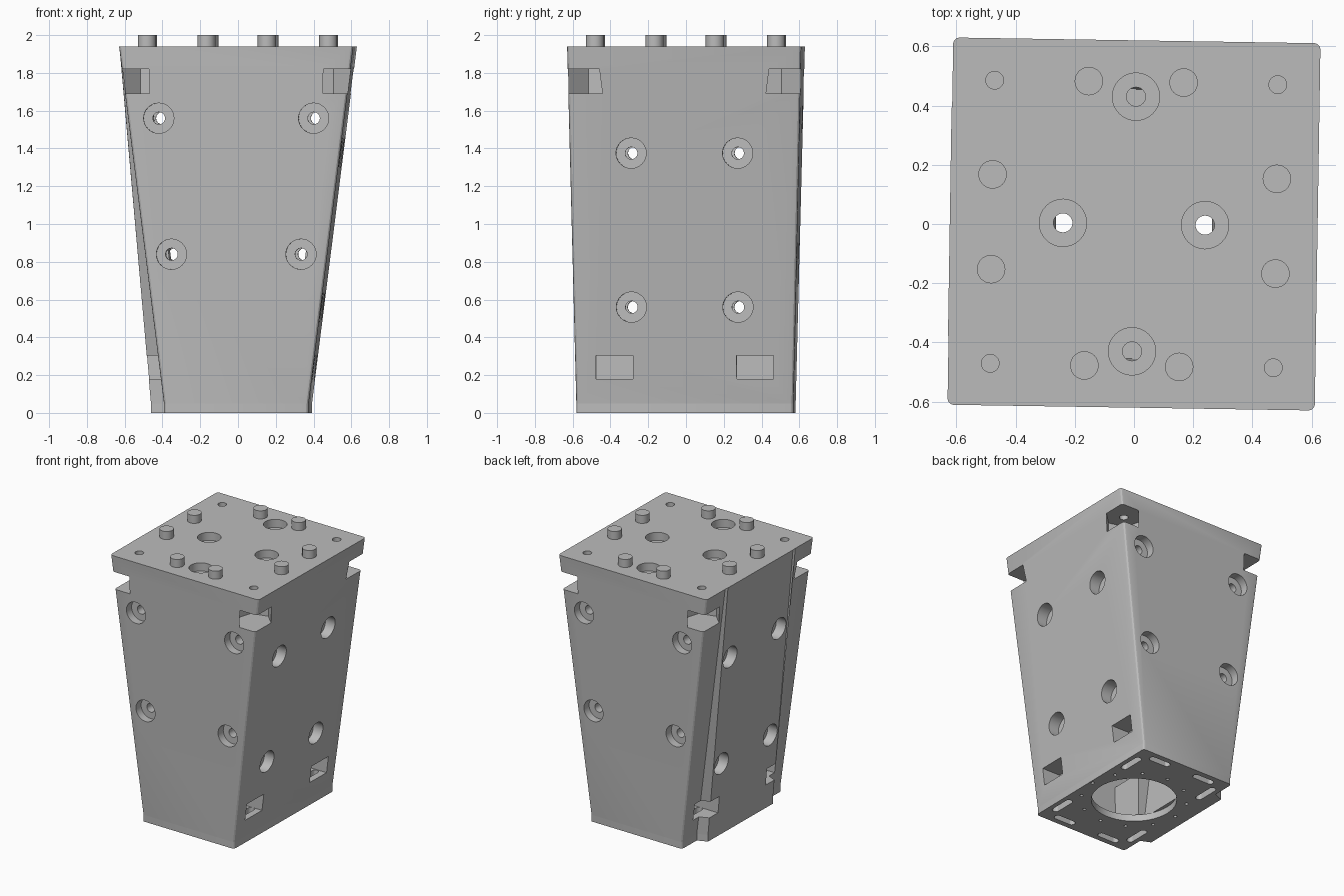
import bpy, bmesh
from math import cos, sin, pi, radians
from mathutils import Matrix, Vector

cube = bpy.data.objects.get("Cube")
if cube:
    bpy.data.objects.remove(cube, do_unlink=True)

grey = bpy.data.materials.new("plain grey")
grey.use_nodes = True
colour = (0.5, 0.5, 0.5, 1)
grey.diffuse_color = colour
grey.node_tree.nodes["Principled BSDF"].inputs["Base Color"].default_value = colour

BASE, TOP, PLATE = 0.05, 1.94, 1.82
LOW = (0.383, 0.575, 0.455)    # half width, half depth, raised back panel
HIGH = (0.62, 0.62, 0.622)
WALL = 0.12
SIGNS = [(sx, sy) for sx in (-1, 1) for sy in (-1, 1)]


def loft(name, low, high, z0, z1, matrix=Matrix(), rounded=()):
    """Solid between two matching outlines; listed corners get rounded."""
    bm = bmesh.new()
    a = [bm.verts.new((x, y, z0)) for x, y in low]
    b = [bm.verts.new((x, y, z1)) for x, y in high]
    n = len(a)
    bm.faces.new(a[::-1])
    bm.faces.new(b)
    for i in range(n):
        j = (i + 1) % n
        bm.faces.new((a[i], a[j], b[j], b[i]))
    if rounded:
        edges = [bm.edges.get((a[i], b[i])) for i in rounded]
        bmesh.ops.bevel(bm, geom=edges, offset=0.02, segments=3, profile=0.5, affect='EDGES')
    bm.transform(matrix)
    bmesh.ops.recalc_face_normals(bm, faces=bm.faces)
    mesh = bpy.data.meshes.new(name)
    bm.to_mesh(mesh)
    bm.free()
    mesh.materials.append(grey)
    ob = bpy.data.objects.new(name, mesh)
    bpy.context.scene.collection.objects.link(ob)
    return ob


def prism(name, points, z0, z1, matrix=Matrix()):
    return loft(name, points, points, z0, z1, matrix)


def disc(r, n=32):
    return [(r * cos(2 * pi * i / n), r * sin(2 * pi * i / n)) for i in range(n)]


def rect(x0, x1, y0, y1):
    return [(x0, y0), (x1, y0), (x1, y1), (x0, y1)]


def slot(length, r, n=16):
    return [(x + (length / 2 - r) * (1 if x > 0 else -1), y)
            for x, y in (Matrix.Rotation(pi / n, 2) @ Vector(p) for p in disc(r, n))]


def move(x, y, z=0):
    return Matrix.Translation((x, y, z))


def cut(target, cutters):
    for c in cutters:
        c.hide_render = True
        mod = target.modifiers.new("cut", 'BOOLEAN')
        mod.operation, mod.solver, mod.object = 'DIFFERENCE', 'EXACT', c
    bpy.context.view_layer.update()
    deps = bpy.context.evaluated_depsgraph_get()
    mesh = bpy.data.meshes.new_from_object(target.evaluated_get(deps))
    target.modifiers.clear()
    target.data = mesh
    for c in cutters:
        bpy.data.objects.remove(c, do_unlink=True)


def bore(point, outward, depth):
    """Through hole with a wide counterbore, drilled in from the surface."""
    turn = Vector((0, 0, 1)).rotation_difference(Vector(outward)).to_matrix().to_4x4()
    m = Matrix.Translation(point) @ turn
    return [prism("counterbore", disc(0.08), -depth, 0.2, m),
            prism("drill", disc(0.032), -0.3, 0.1, m)]


def outline(size):
    a, b, p = size
    return [(a, -b), (a, b), (-a, b), (-a, 0.405), (-p, 0.375),
            (-p, -0.375), (-a, -0.405), (-a, -b)]


def at(z, k):
    return LOW[k] + (HIGH[k] - LOW[k]) * (z - BASE) / (TOP - BASE)


# Tapered housing and base plate
corners = (0, 1, 2, 7)
body = loft("housing", outline(LOW), outline(HIGH), BASE, TOP, rounded=corners)
base = loft("base_plate", outline(LOW), outline(LOW), 0, BASE, rounded=corners)

# Hollow inside, keeping blocks around the fastener pockets
def inner(z):
    x, y = at(z, 0) - WALL, at(z, 1) - WALL
    return rect(-x, x, -y, y)

cavity = loft("cavity", inner(BASE - 0.03), inner(PLATE), BASE - 0.03, PLATE)
blocks = []
for sx, sy in SIGNS:
    flip = Matrix.Diagonal((sx, sy, 1, 1))
    blocks.append(prism("top_block", rect(0.34, 0.8, 0.34, 0.8), 1.6, 1.9, flip))
    blocks.append(prism("low_block", rect(0.21, 0.7, 0.21, 0.7), 0, 0.38, flip))
cut(cavity, blocks)
cutters = [cavity]

# Corner nut pockets, side pockets and their bolt passages
nut = [(-0.127, 0), (-0.063, -0.11), (0.3, -0.11), (0.3, 0.11), (-0.063, 0.11)]
for sx, sy in SIGNS:
    flip = Matrix.Diagonal((sx, sy, 1, 1))
    place = flip @ move(0.478, 0.478) @ Matrix.Rotation(pi / 4, 4, 'Z')
    cutters.append(prism("nut_pocket", nut, 1.69, PLATE, place))
    cutters.append(prism("corner_hole", disc(0.03), 1.75, 2.1, place))
    cutters.append(prism("side_pocket", rect(0.27, 0.8, 0.275, 0.47), 0.18, 0.305, flip))

# Counterbored holes through the four walls and the top
for s in (-1, 1):
    for t in (-1, 1):
        for x, z in ((0.41, 1.56), (0.343, 0.84)):
            cutters += bore((t * x, s * at(z, 1), z), (0, s, 0), 0.06)
        for z in (1.375, 0.56):
            face = at(z, 0 if s > 0 else 2)
            cutters += bore((s * face, t * 0.282, z), (s, 0, 0), 0.08)
    cutters += bore((s * 0.24, 0, TOP), (0, 0, 1), 0.06)
    cutters += bore((0, s * 0.43, TOP), (0, 0, 1), 0.06)


# Slots in the base, continued into the housing
def base_slots(z1):
    result = []
    for sx, sy in SIGNS:
        turn = Matrix.Rotation(pi / 2, 4, 'Z')
        result.append(prism("slot", slot(0.19, 0.025), -0.1, z1, move(sx * 0.325, sy * 0.37) @ turn))
        result.append(prism("slot", slot(0.17, 0.025), -0.1, z1, move(sx * 0.19, sy * 0.51)))
    return result


cut(body, cutters + base_slots(0.2))
pins = [prism("pin_hole", disc(0.012, 12), -0.1, 0.1,
              move(0.36 * cos(i * pi / 6), 0.36 * sin(i * pi / 6))) for i in range(12)]
cut(base, [prism("opening", disc(0.29, 48), -0.1, 0.1)] + base_slots(0.1) + pins)

# Locating pegs on top
pegs = []
for s in (-1, 1):
    for t in (-1, 1):
        for x, y in ((0.16, 0.48), (0.48, 0.16)):
            pegs.append(prism("top_peg", disc(0.048), TOP - 0.02, 2.0, move(s * x, t * y)))

# Slight turn of the whole model, then crisp-edged smooth shading
for ob in bpy.context.selected_objects:
    ob.select_set(False)
for ob in [body, base] + pegs:
    ob.data.transform(Matrix.Rotation(radians(-0.9), 4, 'Z'))
    ob.select_set(True)
    bpy.context.view_layer.objects.active = ob
bpy.ops.object.shade_smooth_by_angle(angle=radians(20))
